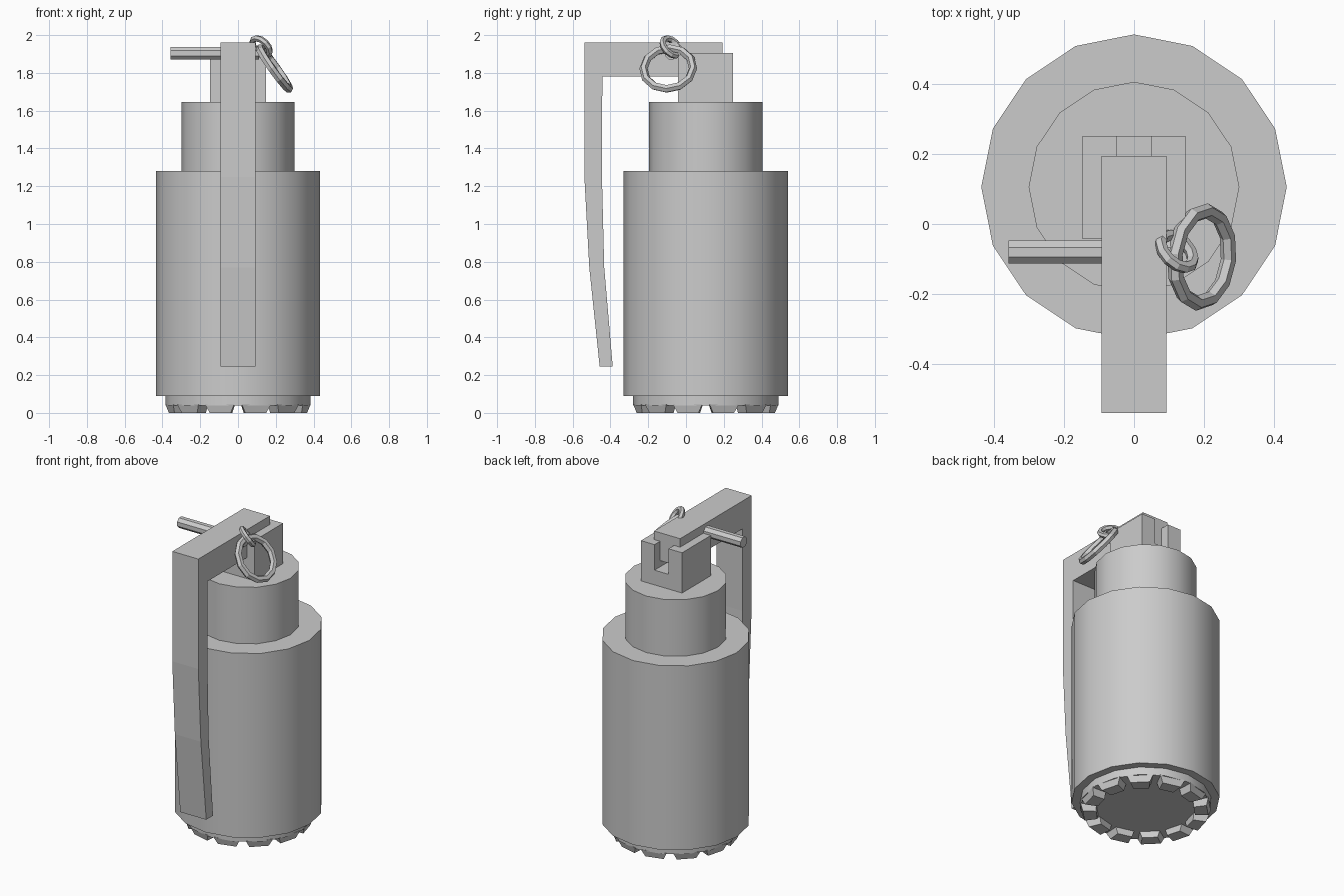
import bpy, bmesh
from math import sin, cos, radians, pi
from mathutils import Vector

if "Cube" in bpy.data.objects:
    bpy.data.objects.remove(bpy.data.objects["Cube"])

CY = 0.105  # y of the body axis


def make(name, verts, faces):
    bm = bmesh.new()
    vs = [bm.verts.new(v) for v in verts]
    for f in faces:
        bm.faces.new([vs[i] for i in f])
    bmesh.ops.recalc_face_normals(bm, faces=bm.faces)
    me = bpy.data.meshes.new(name)
    bm.to_mesh(me)
    bm.free()
    ob = bpy.data.objects.new(name, me)
    bpy.context.collection.objects.link(ob)
    return ob


def smooth(ob):
    bpy.ops.object.select_all(action='DESELECT')
    ob.select_set(True)
    bpy.context.view_layer.objects.active = ob
    bpy.ops.object.shade_smooth_by_angle(angle=radians(30))


def lathe(name, profile, n=16):
    verts = [(r * cos(2 * pi * i / n), CY + r * sin(2 * pi * i / n), z)
             for r, z in profile for i in range(n)]
    faces = [(k * n + i, k * n + (i + 1) % n, (k + 1) * n + (i + 1) % n, (k + 1) * n + i)
             for k in range(len(profile) - 1) for i in range(n)]
    last = (len(profile) - 1) * n
    faces += [tuple(range(n)), tuple(range(last, last + n))]
    ob = make(name, verts, faces)
    smooth(ob)
    return ob


def prism(name, pts, axis, a, b):
    # extrude a 2D outline along x (pts are y,z) or along y (pts are x,z)
    put = (lambda p, d: (d, p[0], p[1])) if axis == 'x' else (lambda p, d: (p[0], d, p[1]))
    n = len(pts)
    verts = [put(p, a) for p in pts] + [put(p, b) for p in pts]
    faces = [tuple(range(n)), tuple(range(n, 2 * n))]
    faces += [(i, (i + 1) % n, n + (i + 1) % n, n + i) for i in range(n)]
    return make(name, verts, faces)


def ring(name, centre, normal, R, r, n=12, m=6):
    bpy.ops.mesh.primitive_torus_add(location=centre, major_radius=R, minor_radius=r,
                                     major_segments=n, minor_segments=m)
    ob = bpy.context.object
    ob.name = name
    ob.rotation_euler = Vector(normal).to_track_quat('Z', 'Y').to_euler()
    return ob


# Stepped body: foot, main cylinder and neck
lathe("body", [(0.385, 0.04), (0.385, 0.09), (0.435, 0.09), (0.435, 1.28),
               (0.30, 1.28), (0.30, 1.645)])

# Ring of tapered teeth under the foot
verts, faces = [], []
for k in range(12):
    mid = radians(15 + 30 * k)
    o = len(verts)
    for z, r_in, r_out, half in ((0.0, 0.29, 0.368, 9), (0.045, 0.29, 0.385, 12)):
        for r, s in ((r_in, -1), (r_out, -1), (r_out, 1), (r_in, 1)):
            a = mid + s * radians(half)
            verts.append((r * cos(a), CY + r * sin(a), z))
    faces += [tuple(o + i for i in f) for f in
              ((0, 1, 2, 3), (4, 5, 6, 7), (0, 1, 5, 4), (1, 2, 6, 5), (2, 3, 7, 6), (3, 0, 4, 7))]
make("foot_teeth", verts, faces)

# Head block with a slot cut in its top
prism("head_block", [(-0.147, 1.64), (0.147, 1.64), (0.147, 1.905), (0.05, 1.905),
                     (0.05, 1.74), (-0.05, 1.74), (-0.05, 1.905), (-0.147, 1.905)],
      'y', -0.043, 0.25)

# Bent safety lever
prism("lever", [(0.193, 1.96), (-0.538, 1.96), (-0.538, 1.25), (-0.512, 0.77), (-0.457, 0.245),
                (-0.388, 0.245), (-0.433, 0.77), (-0.445, 1.25), (-0.443, 1.78), (0.193, 1.78)],
      'x', -0.093, 0.093)

# Eight-sided pin through the lever
prism("pin", [(-0.08 + 0.035 * cos(radians(22.5 + 45 * i)),
               1.904 + 0.035 * sin(radians(22.5 + 45 * i))) for i in range(8)],
      'x', -0.357, 0.11)

# Linked rings on the pin's end
ring("small_ring", (0.122, -0.078, 1.937), (1, 1, 1), 0.056, 0.0175)
ring("pull_ring", (0.193, -0.094, 1.823), (0.81, -0.09, 0.58), 0.132, 0.022)
